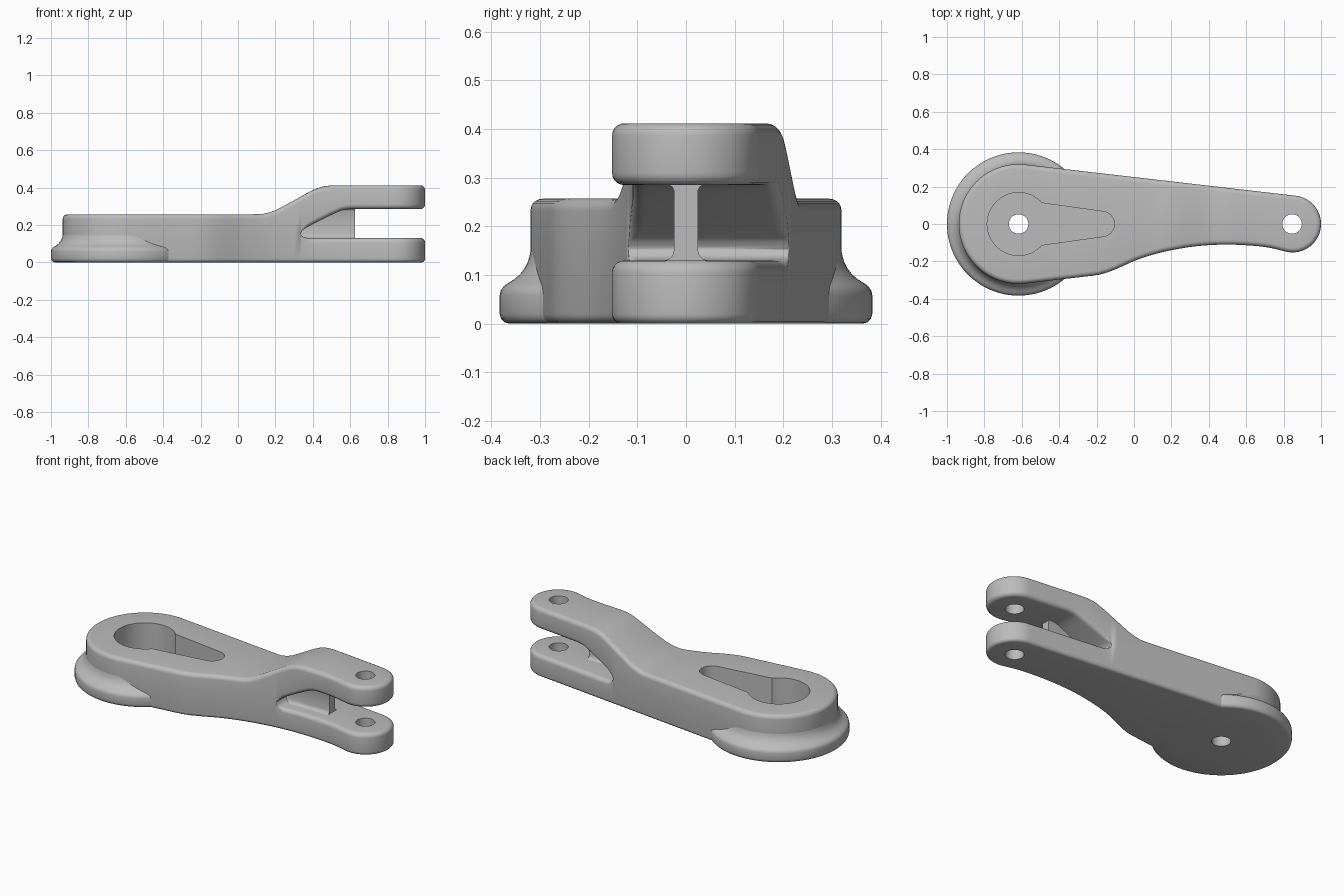
import bpy, bmesh, math

cube = bpy.data.objects.get("Cube")
if cube:
    bpy.data.objects.remove(cube, do_unlink=True)

# Main dimensions: big hub, fork end, edge rounding, start of the fork slot
HUB_X, HUB_R = -0.617, 0.32
PIN_X, PIN_R = 0.848, 0.152
HOLE_R = 0.052
ROUND, STEPS = 0.025, 5
SLOT_X = 0.335

metal = bpy.data.materials.new("plain grey")
metal.use_nodes = True
grey = (0.5, 0.5, 0.5, 1)
metal.diffuse_color = grey
metal.node_tree.nodes["Principled BSDF"].inputs["Base Color"].default_value = grey


def curve(points, x):
    """Smooth height through a few points, flat beyond both ends."""
    if x <= points[0][0]:
        return points[0][1]
    if x >= points[-1][0]:
        return points[-1][1]

    def slope(i):
        a, b = points[max(i - 1, 0)], points[min(i + 1, len(points) - 1)]
        return (b[1] - a[1]) / (b[0] - a[0])

    i = next(k for k in range(len(points) - 1) if x <= points[k + 1][0])
    (x0, y0), (x1, y1) = points[i], points[i + 1]
    w = x1 - x0
    t = (x - x0) / w
    h = t * t * (3 - 2 * t)
    return (y0 * (1 - h) + y1 * h + slope(i) * w * t * (1 - t) ** 2
            - slope(i + 1) * w * t * t * (1 - t))


def make_object(name, bm):
    bmesh.ops.recalc_face_normals(bm, faces=bm.faces)
    mesh = bpy.data.meshes.new(name)
    bm.to_mesh(mesh)
    bm.free()
    mesh.materials.append(metal)
    obj = bpy.data.objects.new(name, mesh)
    bpy.context.collection.objects.link(obj)
    return obj


def prism(name, outline, vector):
    """Extrude a closed outline of 3D points along a vector."""
    bm = bmesh.new()
    face = bm.faces.new([bm.verts.new(p) for p in outline])
    ext = bmesh.ops.extrude_face_region(bm, geom=[face])
    moved = [g for g in ext["geom"] if isinstance(g, bmesh.types.BMVert)]
    bmesh.ops.translate(bm, verts=moved, vec=vector)
    return make_object(name, bm)


def arc(cx, r, start, end, n):
    for k in range(n + 1):
        a = math.radians(start + (end - start) * k / n)
        yield cx + r * math.cos(a), r * math.sin(a)


# Arm outline seen from above: straight back edge, waisted front edge
TAPER = (HUB_R - PIN_R) / (PIN_X - HUB_X)
TAN_HUB = HUB_X + HUB_R * TAPER
TAN_PIN = PIN_X + PIN_R * TAPER
WAIST = [(-0.26, -0.281), (-0.18, -0.270), (-0.1, -0.243), (0, -0.198), (0.1, -0.164),
         (0.2, -0.140), (0.33, -0.119), (0.48, -0.110), (0.62, -0.115), (0.72, -0.126),
         (0.82, -0.1495)]


def circle_y(cx, r, x):
    return math.sqrt(max(r * r - (x - cx) ** 2, 0))


def back_y(x):
    if x < TAN_HUB:
        return circle_y(HUB_X, HUB_R, x)
    if x > TAN_PIN:
        return circle_y(PIN_X, PIN_R, x)
    return HUB_R / math.sqrt(1 - TAPER ** 2) - (x - HUB_X) * TAPER / math.sqrt(1 - TAPER ** 2)


def front_y(x):
    if x < WAIST[0][0]:
        return -back_y(x)
    if x > WAIST[-1][0]:
        return -circle_y(PIN_X, PIN_R, x)
    return curve(WAIST, x)


stations = [x for x, _ in arc(HUB_X, HUB_R, 180, 84, 24)]
stations += [-0.5 + 0.04 * k for k in range(21)]
stations += [SLOT_X, 0.338, 0.343, 0.35, 0.36, 0.375]
stations += [0.4 + 0.025 * k for k in range(17)]
stations += [x for x, _ in arc(PIN_X, PIN_R, 100, 0, 22)]
last = len(stations) - 1

# One closed loop: front edge left to right, then back edge right to left
loop = [(x, front_y(x)) for x in stations]
loop += [(x, back_y(x)) for x in reversed(stations[1:-1])]
count = len(loop)


def inward(i):
    (ax, ay), (bx, by) = loop[i - 1], loop[(i + 1) % count]
    size = math.hypot(bx - ax, by - ay)
    return -(by - ay) / size, (bx - ax) / size


normals = [inward(i) for i in range(count)]

# Side heights: stepped top, and the slot between the two fork prongs
TOP = [(0.09, 0.257), (0.14, 0.259), (0.2, 0.276), (0.25, 0.302), (0.32, 0.341),
       (0.39, 0.38), (0.44, 0.401), (0.48, 0.409), (0.53, 0.412)]
ROOF = [(SLOT_X, 0.155), (0.345, 0.171), (0.37, 0.187), (0.45, 0.229), (0.53, 0.268),
        (0.565, 0.281), (0.6, 0.285)]
FLOOR = [(SLOT_X, 0.155), (0.345, 0.139), (0.37, 0.13)]


def slot_round(x):
    return min(ROUND, max(0, x - SLOT_X) * 0.6)


def add_slab(bm, low, high, low_round, high_round, open_low, open_high):
    """Rounded slab over the arm outline between two height functions."""
    def ring(height, radius, sign, k):
        a = math.pi / 2 * k / STEPS
        verts = []
        for (x, y), (nx, ny) in zip(loop, normals):
            r = radius(x)
            d = r * (1 - math.cos(a))
            z = height(x) + sign * r * (1 - math.sin(a))
            verts.append(bm.verts.new((x + nx * d, y + ny * d, z)))
        return verts

    rings = [ring(low, low_round, 1, k) for k in range(STEPS, -1, -1)]
    rings += [ring(high, high_round, -1, k) for k in range(STEPS + 1)]
    for a, b in zip(rings, rings[1:]):
        for i in range(count):
            j = (i + 1) % count
            bm.faces.new((a[i], a[j], b[j], b[i]))
    for verts, is_open in ((rings[0], open_low), (rings[-1], open_high)):
        for i in range(last):
            if is_open and stations[i + 1] <= SLOT_X + 1e-6:
                continue
            quad = [verts[i], verts[i + 1], verts[-i - 1], verts[-i]]
            bm.faces.new(list(dict.fromkeys(quad)))


# Arm: lower and upper slabs welded together left of the slot
bm = bmesh.new()
add_slab(bm, lambda x: 0, lambda x: curve(FLOOR, x), lambda x: 0.02, slot_round, False, True)
add_slab(bm, lambda x: curve(ROOF, x), lambda x: curve(TOP, x), slot_round,
         lambda x: ROUND, True, False)
bmesh.ops.remove_doubles(bm, verts=bm.verts, dist=0.00005)
arm = make_object("forked_arm", bm)

# Round base flange with a concave sweep up to the hub
profile = [(0, 0), (0.363, 0), (0.373, 0.003), (0.38, 0.01), (0.383, 0.02), (0.383, 0.058),
           (0.381, 0.068), (0.375, 0.077), (0.365, 0.084), (0.352, 0.092), (0.341, 0.102),
           (0.332, 0.114), (0.325, 0.128), (0.321, 0.142), (0.318, 0.157), (0, 0.157)]
bm = bmesh.new()
verts = [bm.verts.new((HUB_X + r, 0, z)) for r, z in profile]
edges = [bm.edges.new(pair) for pair in zip(verts, verts[1:])]
bmesh.ops.spin(bm, geom=verts + edges, cent=(HUB_X, 0, 0), axis=(0, 0, 1),
               angle=math.tau, steps=96)
bmesh.ops.remove_doubles(bm, verts=bm.verts, dist=0.00005)
flange = make_object("base_flange", bm)

# Thin web inside the slot, flared where it meets the prongs
side = [(0.045, 0.1), (0.045, 0.13), (0.034, 0.133), (0.028, 0.139), (0.025, 0.15),
        (0.025, 0.275), (0.028, 0.281), (0.034, 0.285), (0.034, 0.3)]
section = [(0.31, y, z) for y, z in side] + [(0.31, -y, z) for y, z in reversed(side)]
web = prism("slot_web", section, (0.315, 0, 0))

# Cutters: keyhole pocket and the two pin holes
keyhole = list(arc(HUB_X, 0.168, 42, 318, 56)) + list(arc(-0.172, 0.067, -82, 82, 20))
pocket = prism("pocket_cutter", [(x, y, 0.1) for x, y in keyhole], (0, 0, 0.4))
holes = [prism("hole_cutter", [(x, y, -0.1) for x, y in list(arc(cx, HOLE_R, 0, 360, 40))[:-1]],
               (0, 0, 0.7)) for cx in (HUB_X, PIN_X - 0.003)]


def cut(obj, cutters):
    bpy.context.view_layer.objects.active = obj
    for cutter in cutters:
        mod = obj.modifiers.new("cut", "BOOLEAN")
        mod.operation = "DIFFERENCE"
        mod.solver = "EXACT"
        mod.object = cutter
        bpy.ops.object.modifier_apply(modifier=mod.name)


cut(arm, [pocket] + holes)
cut(flange, [pocket, holes[0]])
for cutter in [pocket] + holes:
    bpy.data.objects.remove(cutter, do_unlink=True)

# Smooth shading with crisp cut edges
bpy.ops.object.select_all(action="DESELECT")
for obj in (arm, flange, web):
    obj.select_set(True)
bpy.context.view_layer.objects.active = arm
bpy.ops.object.shade_smooth_by_angle(angle=math.radians(32))
